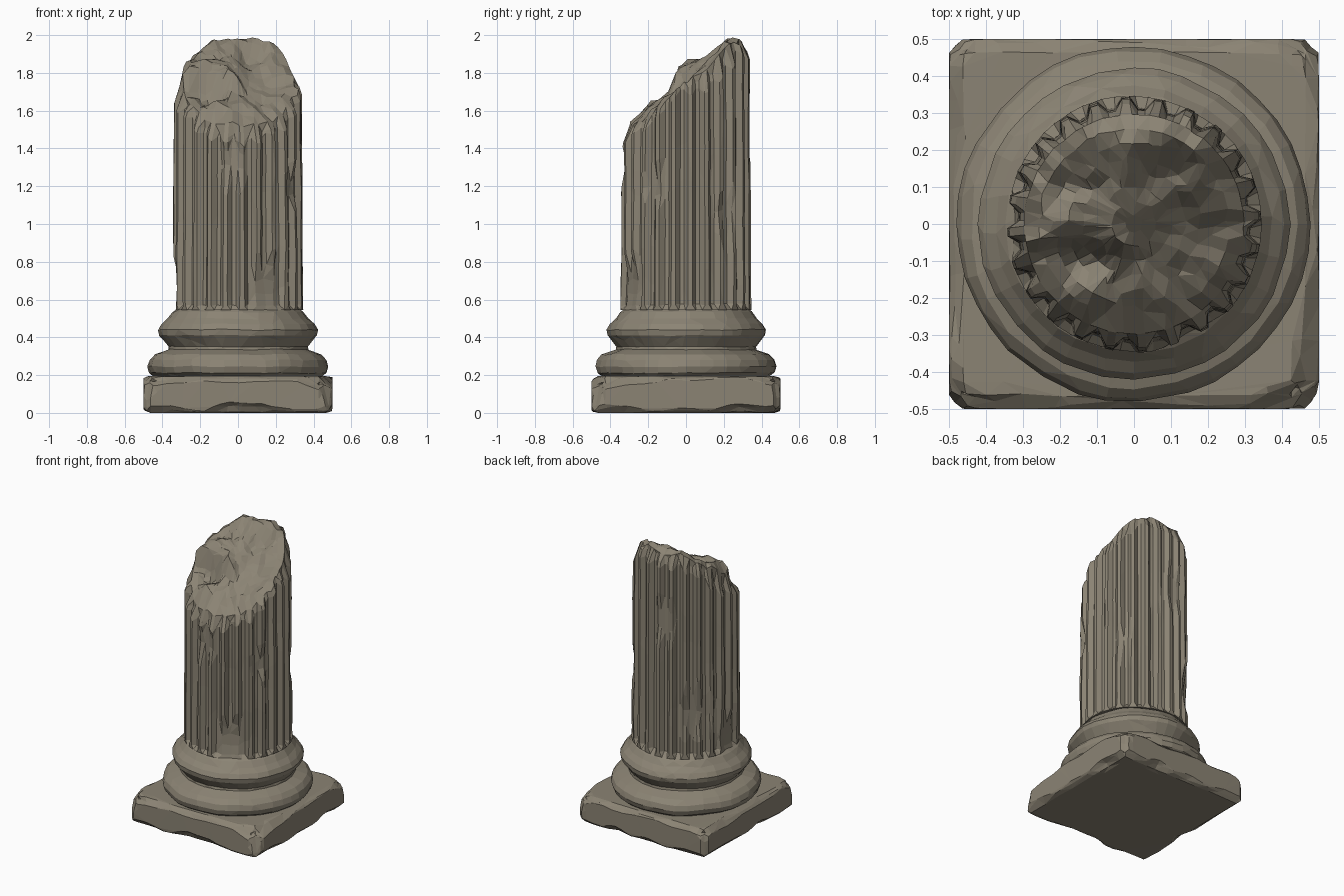
import bpy, bmesh, math
from mathutils import Vector, noise

if "Cube" in bpy.data.objects:
    bpy.data.objects.remove(bpy.data.objects["Cube"])

stone = bpy.data.materials.new("weathered stone")
stone.diffuse_color = (0.26, 0.23, 0.175, 1)
stone.use_nodes = True
stone.node_tree.nodes["Principled BSDF"].inputs["Base Color"].default_value = stone.diffuse_color


def finish(name, bm, ratio):
    """Turn a bmesh into a flat-shaded object, decimated to irregular facets."""
    bmesh.ops.recalc_face_normals(bm, faces=bm.faces)
    mesh = bpy.data.meshes.new(name)
    bm.to_mesh(mesh)
    bm.free()
    mesh.materials.append(stone)
    ob = bpy.data.objects.new(name, mesh)
    bpy.context.collection.objects.link(ob)
    mod = ob.modifiers.new("worn facets", 'DECIMATE')
    mod.ratio = ratio
    return ob


def lerp_table(table, t):
    if t <= table[0][0]:
        return table[0][1]
    for (a, va), (b, vb) in zip(table, table[1:]):
        if t <= b:
            return va + (vb - va) * (t - a) / (b - a)
    return table[-1][1]


def rough(p, scale, seed=0.0):
    return noise.noise(Vector(p) * scale + Vector((seed, seed * 1.7, seed * 0.6)))


def skin(bm, rings):
    for a, b in zip(rings, rings[1:]):
        n = len(a)
        for i in range(n):
            j = (i + 1) % n
            bm.faces.new((a[i], a[j], b[j], b[i]))


# Plinth: square slab with unevenly worn edges and a few bigger chips
TOP = 0.195
CHIPS = [(0.5, -0.5, TOP, 0.15), (-0.5, -0.5, TOP, 0.10), (0.5, 0.5, TOP, 0.09),
         (-0.5, 0.5, TOP, 0.06), (-0.04, -0.5, 0.0, 0.10), (0.5, 0.28, 0.0, 0.10),
         (0.1, -0.5, 0.0, 0.06), (-0.5, -0.1, 0.0, 0.08), (0.2, 0.5, 0.0, 0.08)]
bm = bmesh.new()
bmesh.ops.create_cube(bm, size=1)
bmesh.ops.subdivide_edges(bm, edges=bm.edges[:], cuts=26, use_grid_fill=True)
for v in bm.verts:
    p = Vector((v.co.x, v.co.y, (v.co.z + 0.5) * TOP))
    wear = 0.028 + 0.03 * rough(p, 5, 3)
    for cx, cy, cz, size in CHIPS:
        d = (p - Vector((cx, cy, cz))).length
        wear += max(0, 1 - d / (size * 1.3)) * size * 0.45
    half = Vector((0.5, 0.5, TOP / 2))
    q = p - Vector((0, 0, TOP / 2))
    for a, b in ((0, 1), (0, 2), (1, 2)):
        gap = (half[a] - abs(q[a])) + (half[b] - abs(q[b]))
        if gap < wear:
            push = (wear - gap) / 2
            q[a] -= math.copysign(push, q[a])
            q[b] -= math.copysign(push, q[b])
    v.co = q + Vector((0, 0, TOP / 2))
finish("plinth", bm, 0.07)

# Moulded base: two rounded rings with a hollow between, turned from a profile
PROFILE = [(0.43, 0.18), (0.45, 0.198), (0.472, 0.212), (0.482, 0.245), (0.472, 0.28),
           (0.445, 0.31), (0.40, 0.325), (0.372, 0.335), (0.37, 0.35), (0.395, 0.385),
           (0.417, 0.41), (0.422, 0.44), (0.405, 0.47), (0.375, 0.50), (0.35, 0.535),
           (0.32, 0.555)]
bm = bmesh.new()
rings = []
for r, z in PROFILE:
    ring = []
    for i in range(40):
        a = math.tau * i / 40
        p = (r * math.cos(a), r * math.sin(a), z)
        rr = r + 0.008 * rough(p, 7, 5) - 0.002
        ring.append(bm.verts.new((rr * math.cos(a), rr * math.sin(a),
                                  z + 0.006 * rough(p, 6, 9))))
    rings.append(ring)
skin(bm, rings)
bm.faces.new(rings[0])
bm.faces.new(rings[-1])
finish("moulded_base", bm, 0.6)

# Height of the broken top: a smooth slope on the right, a ledge on the left
RIGHT = [(-.35, 1.45), (-.2, 1.59), (0, 1.75), (.15, 1.87), (.25, 2.0), (.34, 1.94)]
LEFT = [(-.35, 1.46), (-.2, 1.62), (-.10, 1.68), (-.075, 1.71), (-.045, 1.83),
        (.1, 1.88), (.25, 1.98), (.34, 1.93)]
ACROSS = [(-.35, 1.66), (-.28, 1.84), (-.14, 1.98), (-.02, 1.97), (.06, 2.01),
          (.2, 1.94), (.3, 1.81), (.35, 1.73)]


def break_height(x, y):
    w = min(1, max(0, (x + 0.06) / 0.12))
    yy = y + 0.03 * rough((x, 0, 0), 9, 2)
    h = (1 - w) * lerp_table(LEFT, yy) + w * lerp_table(RIGHT, yy)
    h -= 0.07 * max(0, 1 - math.hypot(x + 0.15, y + 0.09) / 0.10)   # pocket
    h = min(h, lerp_table(ACROSS, x))
    p = (x, y, 0)
    return min(2.0, h + 0.035 * rough(p, 9, 4) + 0.025 * rough(p, 19, 8))


# Shaft: 24 flutes, chipped in places, closed by the rough broken top
FLUTES, STEPS = 24, 4
DEPTH = (0.0, 0.0, 0.85, 0.85)
WORN = [(-62, 0.68, 0.13), (135, 0.85, 0.13), (180, 0.65, 0.12), (-95, 1.32, 0.10),
        (40, 1.05, 0.08), (100, 1.5, 0.10), (-30, 1.2, 0.07)]
LEVELS = [0, 0.025, 0.09, 0.17, 0.25, 0.33, 0.42, 0.5, 0.58, 0.66, 0.75, 0.84, 0.92, 0.97, 1]
N = FLUTES * STEPS


def shaft_radius(a, k, z):
    ridge = 0.345 - 0.006 * (z - 0.55)
    fade = min(1, max(0, (z - 0.545) / 0.03))
    p = (0.34 * math.cos(a), 0.34 * math.sin(a), z)
    r = ridge - 0.035 * DEPTH[k] * fade + 0.006 * rough(p, 6, 1)
    for deg, cz, size in WORN:
        b = math.radians(deg)
        c = Vector((0.34 * math.cos(b), 0.34 * math.sin(b), cz))
        d = Vector(p) - c
        d.z *= 0.7
        if d.length < size:
            r = min(r, 0.31 + 0.035 * (d.length / size) ** 2)
    return r


bm = bmesh.new()
rings = [[] for _ in LEVELS]
rim = []
for i in range(N):
    a = math.tau * (i + 0.5) / N
    k = i % STEPS
    x, y = 0.335 * math.cos(a), 0.335 * math.sin(a)
    top = break_height(x, y) - (0.025 if k < 2 else 0.0) * (1 + rough((x, y, 0), 12, 6))
    for ring, t in zip(rings, LEVELS):
        z = 0.545 + (top - 0.545) * t
        r = shaft_radius(a, k, z) - (0.012 if t == 1 else 0)
        ring.append(bm.verts.new((r * math.cos(a), r * math.sin(a), z)))
    rim.append(a)
# broken surface: shrinking rings that follow the break height
for f in (0.9, 0.78, 0.66, 0.54, 0.42, 0.3, 0.18, 0.07):
    ring = []
    for a in rim:
        x, y = 0.33 * f * math.cos(a), 0.33 * f * math.sin(a)
        ring.append(bm.verts.new((x, y, break_height(x, y))))
    rings.append(ring)
skin(bm, rings)
bm.faces.new(rings[0])
bm.faces.new(rings[-1])
finish("broken_fluted_shaft", bm, 0.42)
